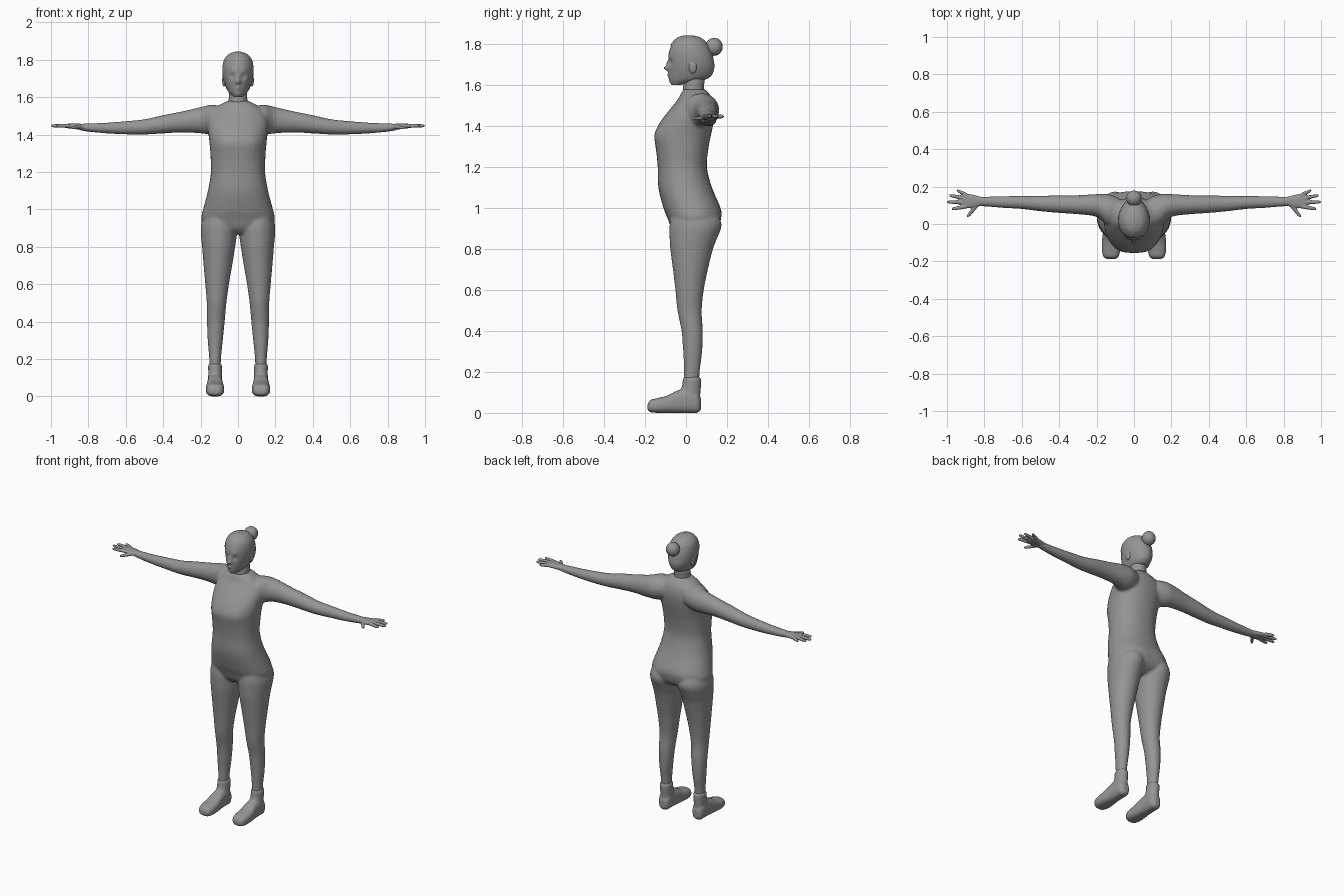
import bpy, bmesh, math
from mathutils import Vector

cube = bpy.data.objects.get("Cube")
if cube:
    bpy.data.objects.remove(cube, do_unlink=True)

grey = bpy.data.materials.new("plain grey")
grey.use_nodes = True
grey.diffuse_color = (0.3, 0.3, 0.3, 1)
grey.node_tree.nodes["Principled BSDF"].inputs["Base Color"].default_value = (0.3, 0.3, 0.3, 1)


def spline(p0, p1, p2, p3, t):
    return [0.5 * (2 * b + (c - a) * t + (2 * a - 5 * b + 4 * c - d) * t * t
                   + (3 * b - a - 3 * c + d) * t ** 3)
            for a, b, c, d in zip(p0, p1, p2, p3)]


def loft(bm, axes, rings, side=1, steps=4, seg=32, power=1.0):
    """Skin over rings (position, low a, high a, low b, high b); axes names their order."""
    order = ["xyz".index(c) for c in axes]
    dense = []
    last = len(rings) - 1
    for i in range(last):
        pts = [rings[min(max(k, 0), last)] for k in range(i - 1, i + 3)]
        dense += [spline(*pts, s / steps) for s in range(steps)]
    dense.append(rings[-1])
    loops = []
    for t, a0, a1, b0, b1 in dense:
        loop = []
        for k in range(seg):
            ang = math.tau * k / seg
            c, s = math.cos(ang), math.sin(ang)
            c = math.copysign(abs(c) ** power, c)
            s = math.copysign(abs(s) ** power, s)
            co = Vector()
            co[order[0]] = t
            co[order[1]] = (a0 + a1 + (a1 - a0) * c) / 2
            co[order[2]] = (b0 + b1 + (b1 - b0) * s) / 2
            co.x *= side
            loop.append(bm.verts.new(co))
        loops.append(loop)
    faces = [bm.faces.new(loops[0]), bm.faces.new(loops[-1])]
    for lo, hi in zip(loops, loops[1:]):
        for k in range(seg):
            n = (k + 1) % seg
            faces.append(bm.faces.new((lo[k], lo[n], hi[n], hi[k])))
    bmesh.ops.recalc_face_normals(bm, faces=faces)


def even(rings):
    """Expand (z, half width, front, back) into full rings."""
    return [(z, -w, w, f, b) for z, w, f, b in rings]


def finish(name, bm, voxel=0, smooth=0):
    mesh = bpy.data.meshes.new(name)
    bm.to_mesh(mesh)
    bm.free()
    mesh.materials.append(grey)
    for p in mesh.polygons:
        p.use_smooth = True
    obj = bpy.data.objects.new(name, mesh)
    bpy.context.collection.objects.link(obj)
    if voxel:
        mod = obj.modifiers.new("fuse", "REMESH")
        mod.mode = "VOXEL"
        mod.voxel_size = voxel
        mod.use_smooth_shade = True
        mod = obj.modifiers.new("soften", "SMOOTH")
        mod.factor = 0.5
        mod.iterations = smooth
    return obj


def sculpt(bm, strokes):
    """Push points near each centre by an offset that fades with distance."""
    for v in bm.verts:
        move = Vector()
        for centre, radius, offset in strokes:
            d = (v.co - Vector(centre)).length / radius
            move += Vector(offset) * math.exp(-d * d)
        v.co += move


def ball(bm, centre, size):
    made = bmesh.ops.create_uvsphere(bm, u_segments=24, v_segments=16, radius=1)
    for v in made["verts"]:
        v.co = Vector(centre) + Vector(size) * v.co


# Body: torso, legs and arms fused into one skin
bm = bmesh.new()
loft(bm, "zxy", even([
    (.87, .10, -.04, .10), (.90, .17, -.07, .15), (.95, .196, -.09, .168),
    (1.0, .187, -.11, .167), (1.1, .161, -.135, .127), (1.2, .145, -.138, .102),
    (1.3, .148, -.147, .111), (1.36, .153, -.15, .123), (1.42, .16, -.125, .135),
    (1.48, .16, -.08, .14), (1.53, .135, -.04, .13), (1.56, .095, -.025, .112),
    (1.58, .055, -.012, .092)]), power=.9)
leg = [
    (1.0, .04, .17, -.06, .13), (.92, .004, .198, -.08, .168), (.85, .008, .197, -.08, .15),
    (.8, .015, .192, -.077, .132), (.7, .031, .184, -.064, .107), (.6, .048, .175, -.052, .087),
    (.5, .062, .167, -.042, .077), (.4, .071, .166, -.022, .082), (.3, .081, .162, -.014, .079),
    (.2, .091, .154, -.01, .067), (.12, .091, .152, -.012, .062)]
arm = [
    (.08, 0, .14, 1.42, 1.55), (.14, -.01, .16, 1.40, 1.56), (.2, .038, .16, 1.407, 1.547),
    (.3, .052, .154, 1.411, 1.524), (.4, .059, .153, 1.406, 1.504), (.5, .068, .151, 1.4, 1.482),
    (.6, .08, .15, 1.401, 1.472), (.7, .086, .149, 1.406, 1.464), (.8, .094, .146, 1.415, 1.46),
    (.85, .095, .148, 1.424, 1.458)]
for side in (1, -1):
    loft(bm, "zxy", leg, side)
    loft(bm, "xyz", arm, side)
# seat and chest fullness
sculpt(bm, [((s * .09, .17, .95), .07, (0, .008, 0)) for s in (1, -1)]
       + [((s * .075, -.14, 1.35), .06, (0, -.008, 0)) for s in (1, -1)])
finish("body", bm, .008, 5)

# Shoes: sole along the foot plus an ankle cuff
foot = [
    (-.188, .10, .145, .015, .04), (-.175, .083, .163, .004, .062), (-.14, .074, .172, 0, .072),
    (-.09, .075, .171, 0, .085), (-.04, .08, .166, 0, .11), (.02, .083, .163, 0, .12),
    (.055, .087, .159, 0, .10), (.073, .105, .14, .015, .07)]
cuff = [
    (.03, .085, .16, -.03, .068), (.09, .085, .16, -.035, .07), (.13, .086, .159, -.02, .073),
    (.165, .085, .16, -.015, .073), (.175, .092, .153, -.008, .066)]
for side, label in ((1, "left"), (-1, "right")):
    bm = bmesh.new()
    loft(bm, "yxz", foot, side, power=.75)
    loft(bm, "zxy", cuff, side)
    finish(label + "_shoe", bm, .006, 3)

# Hands: palm, four fingers and a thumb
palm = [
    (.80, .103, .141, 1.423, 1.456), (.84, .092, .151, 1.426, 1.458), (.88, .084, .16, 1.43, 1.459),
    (.91, .088, .164, 1.434, 1.458), (.925, .1, .155, 1.44, 1.453)]
fingers = [(.094, .975, .08), (.115, 1.0, .118), (.136, .988, .153), (.155, .948, .18)]
taper = ((0, .0115), (.5, .0105), (.9, .008), (1, .003))
for side, label in ((1, "left"), (-1, "right")):
    bm = bmesh.new()
    loft(bm, "xyz", palm, side, power=.8)
    for base, tip_x, tip_y in fingers:
        rings = []
        for t, r in taper:
            x, y = .895 + (tip_x - .895) * t, base + (tip_y - base) * t
            rings.append((x, y - r, y + r, 1.447 - r, 1.447 + r))
        loft(bm, "xyz", rings, side, seg=12)
    rings = []
    for t, r in taper:
        x, y, z = .835 + .055 * t, .11 - .073 * t, 1.442 - .006 * t
        rings.append((y, x - r * 1.3, x + r * 1.3, z - r, z + r))
    loft(bm, "yxz", rings, side, seg=12)
    finish(label + "_hand", bm, .004, 2)

# Neck
bm = bmesh.new()
loft(bm, "zxy", even([(1.5, .055, 0, .1), (1.57, .05, -.014, .087),
                      (1.62, .049, -.01, .09), (1.67, .045, 0, .09)]))
finish("neck", bm)

# Head with sculpted face
skull = [
    (1.6, .02, -.066, -.03), (1.62, .044, -.078, .07), (1.64, .058, -.082, .118),
    (1.68, .073, -.084, .135), (1.72, .08, -.085, .132), (1.76, .08, -.083, .122),
    (1.8, .07, -.068, .102), (1.828, .045, -.04, .07), (1.84, .012, -.008, .03)]
bm = bmesh.new()
loft(bm, "zxy", even(skull), steps=6, seg=72)
face = [((0, -.085, 1.683), .013, (0, -.024, 0)), ((0, -.085, 1.708), .012, (0, -.01, 0)),
        ((0, -.085, 1.648), .013, (0, -.008, 0)), ((0, -.075, 1.612), .016, (0, -.005, 0))]
for s in (1, -1):
    face += [((s * .03, -.08, 1.712), .016, (0, .009, 0)),
             ((s * .03, -.08, 1.738), .016, (0, -.004, 0))]
sculpt(bm, face)
finish("head", bm)

# Hair: a thin shell over the skull, trimmed along a slanted hairline
bm = bmesh.new()
pad = .003
loft(bm, "zxy", even([(z + pad, w + pad, f - pad, b + pad) for z, w, f, b in skull]),
     steps=6, seg=72)
bmesh.ops.bisect_plane(bm, geom=bm.verts[:] + bm.edges[:] + bm.faces[:],
                       plane_co=(0, -.07, 1.79), plane_no=(0, .13, .09), clear_inner=True)
finish("hair", bm)

bm = bmesh.new()
ball(bm, (0, .137, 1.787), (.042, .042, .044))
finish("hair_bun", bm)

# Ears
for side, label in ((1, "left"), (-1, "right")):
    bm = bmesh.new()
    ball(bm, (side * .074, .033, 1.69), (.011, .02, .033))
    finish(label + "_ear", bm)
